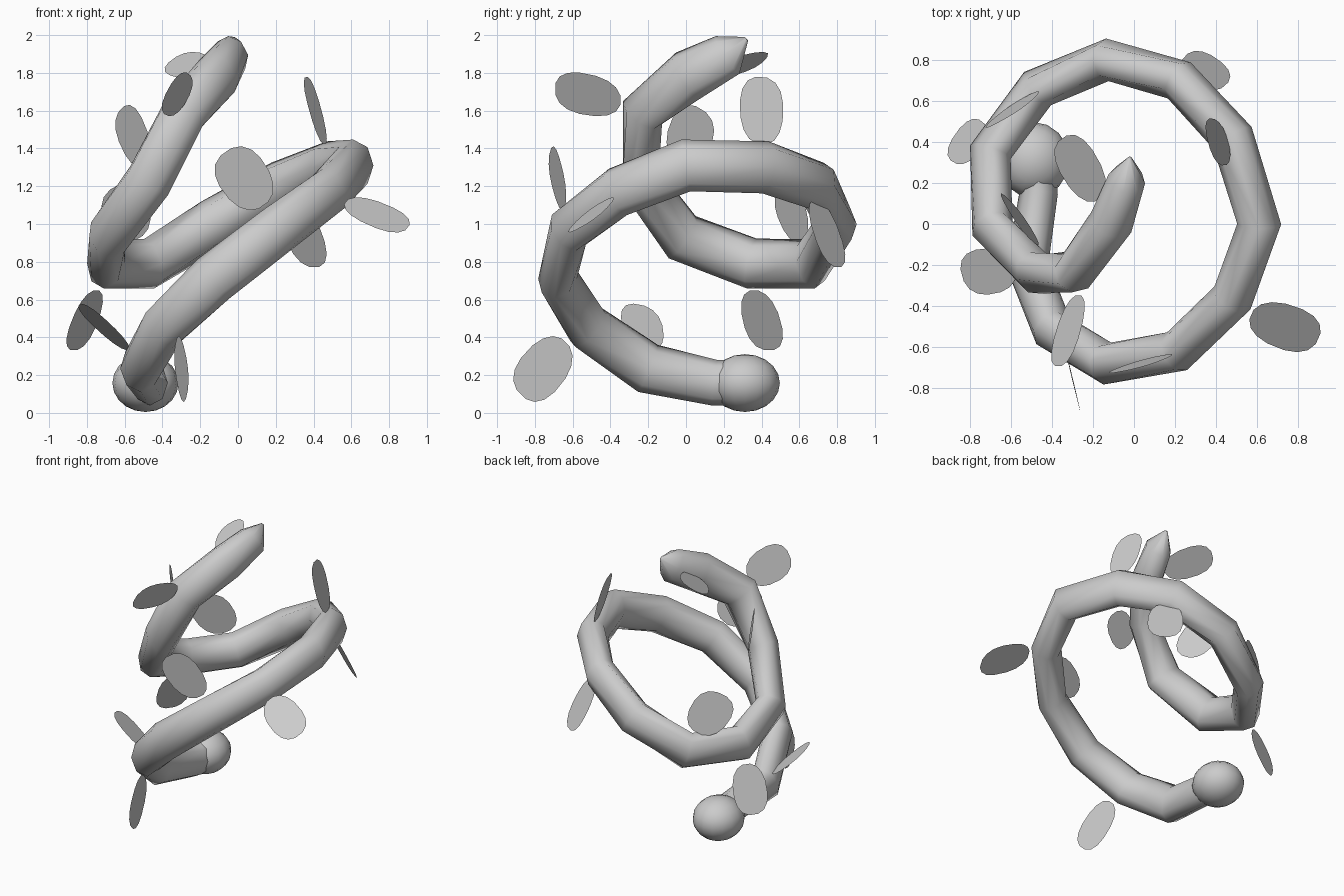
import bpy, bmesh, math
from mathutils import Vector, Matrix

if "Cube" in bpy.data.objects:
    bpy.data.objects.remove(bpy.data.objects["Cube"])

grey = bpy.data.materials.new("plain grey")
grey.diffuse_color = (0.6, 0.6, 0.6, 1)
grey.use_nodes = True
grey.node_tree.nodes["Principled BSDF"].inputs["Base Color"].default_value = grey.diffuse_color


def finish(name, bm, angle):
    mesh = bpy.data.meshes.new(name)
    bm.normal_update()
    bm.to_mesh(mesh)
    bm.free()
    mesh.materials.append(grey)
    obj = bpy.data.objects.new(name, mesh)
    bpy.context.collection.objects.link(obj)
    bpy.context.view_layer.objects.active = obj
    obj.select_set(True)
    if angle:
        bpy.ops.object.shade_smooth_by_angle(angle=math.radians(angle))
    obj.select_set(False)
    return obj


# Vine centreline: x, y, z, size (1 = full thickness)
path = [
    (-0.47, 0.25, 0.16, 0.9), (-0.465, 0.15, 0.16, 0.9), (-0.52, -0.20, 0.235, 1),
    (-0.395, -0.52, 0.455, 1),
    (-0.13, -0.68, 0.71, 1), (0.21, -0.62, 0.97, 1), (0.48, -0.36, 1.17, 1),
    (0.61, 0.00, 1.31, 1.03), (0.48, 0.42, 1.30, 1.03), (0.22, 0.70, 1.20, 1),
    (-0.13, 0.80, 1.00, 1), (-0.47, 0.66, 0.79, 1), (-0.70, 0.35, 0.79, 1),
    (-0.69, -0.02, 0.93, 1), (-0.47, -0.24, 1.23, 1), (-0.285, -0.23, 1.59, 1),
    (-0.11, 0.01, 1.785, 1.05), (-0.035, 0.22, 1.895, 0.88), (-0.02, 0.32, 1.98, 0.1),
]
SIDES = 8
bm = bmesh.new()
rings = []
pts = [Vector(p[:3]) for p in path]
for i, p in enumerate(pts):
    a, b = pts[max(i - 1, 0)], pts[min(i + 1, len(pts) - 1)]
    t = ((b - p).normalized() + (p - a).normalized()).normalized()
    side = t.cross(Vector((0, 0, 1))).normalized()
    up = side.cross(t)
    ring = []
    for k in range(SIDES):
        ang = 2 * math.pi * k / SIDES
        off = side * 0.104 * math.cos(ang) + up * 0.135 * math.sin(ang)
        ring.append(bm.verts.new(p + off * path[i][3]))
    rings.append(ring)
for r, s in zip(rings, rings[1:]):
    for k in range(SIDES):
        n = (k + 1) % SIDES
        bm.faces.new((r[k], r[n], s[n], s[k]))
bm.faces.new(rings[0])
bm.faces.new(rings[-1])
bmesh.ops.recalc_face_normals(bm, faces=bm.faces)
finish("vine_stem", bm, 60)

# Rounded bulb at the foot of the vine, wider than tall
bm = bmesh.new()
bmesh.ops.create_uvsphere(bm, u_segments=16, v_segments=10, radius=1,
                          matrix=Matrix.Diagonal((0.175, 0.185, 0.153, 1)))
bmesh.ops.translate(bm, verts=bm.verts, vec=(-0.49, 0.312, 0.158))
finish("bulb", bm, 60)

# Leaves: centre, half length vector, half width vector
leaves = [
    ((-.26, .27, 1.84), (-.09, .15, .03), (.08, .055, .06)),
    ((-.32, -.52, 1.685), (-.05, -.175, .03), (.06, 0, .11)),
    ((-.555, .02, 1.465), (-.065, .06, .145), (.06, -.105, .065)),
    ((.41, .40, 1.60), (-.05, 0, .18), (.03, -.115, .01)),
    ((.035, -.68, 1.24), (-.10, -.04, .145), (.11, .02, .075)),
    ((.735, -.50, 1.05), (.165, -.06, -.07), (.045, .10, .055)),
    ((.345, .745, .95), (.06, .06, -.18), (.10, -.07, 0)),
    ((-.59, .56, 1.06), (-.06, -.06, .14), (.11, .06, .06)),
    ((-.81, .40, .49), (-.06, .04, -.16), (.07, .10, 0)),
    ((-.71, -.23, .455), (-.13, -.02, .12), (-.03, .11, -.02)),
    ((-.30, -.755, .235), (.03, -.12, -.14), (.02, -.09, .09)),
]


def soften(v):
    # squarer than an ellipse, for blunt leaf ends
    return math.copysign(abs(v) ** 0.85, v)


for n, (c, l, w) in enumerate(leaves):
    bm = bmesh.new()
    c, l, w = Vector(c), Vector(l), Vector(w)
    verts = []
    for k in range(16):
        a = 2 * math.pi * (k + 0.5) / 16
        ca, sa = math.cos(a), math.sin(a)
        verts.append(bm.verts.new(c + l * soften(ca) + w * soften(sa) * (1 + 0.06 * ca)))
    bm.faces.new(verts)
    finish(f"leaf_{n + 1}", bm, 0)
